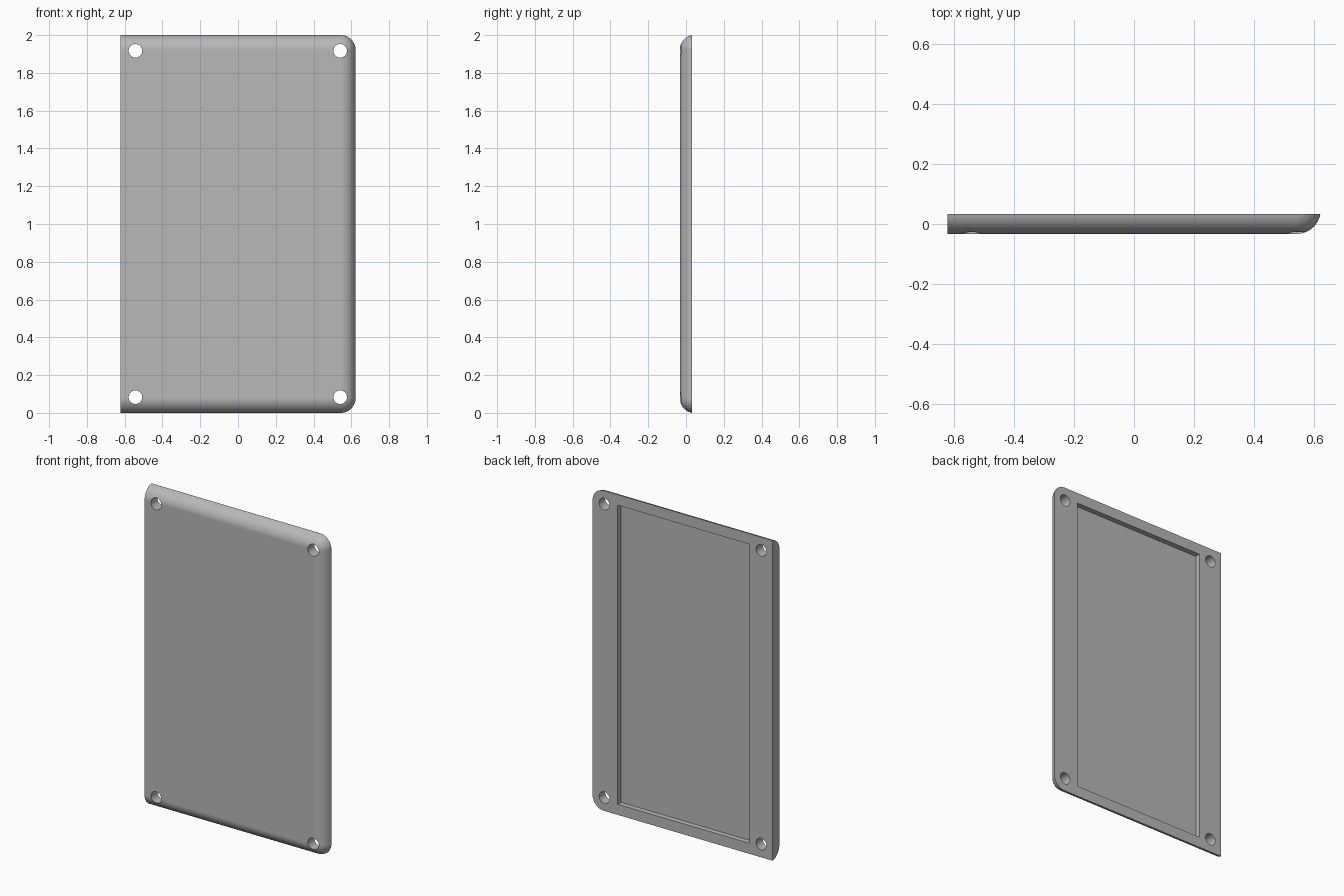
import bpy, bmesh, math
from mathutils import Matrix

cube = bpy.data.objects.get("Cube")
if cube:
    bpy.data.objects.remove(cube, do_unlink=True)

# Overall sizes
HALF_W, HALF_T, HEIGHT = 0.6225, 0.033, 2.0
FILLET = 0.08                                  # radius of the rounded front rim
ARC_Y = FILLET - HALF_T                        # height of the rim arc's centre
START = math.asin((ARC_Y - HALF_T) / FILLET)   # the arc begins at the back face
INSET = FILLET * math.cos(START)
RIM_STEPS, CORNER_STEPS = 14, 12

grey = bpy.data.materials.new("plain grey")
grey.use_nodes = True
colour = (0.48, 0.48, 0.48, 1)
grey.diffuse_color = colour
grey.node_tree.nodes["Principled BSDF"].inputs["Base Color"].default_value = colour


def make_object(name, bm):
    bmesh.ops.recalc_face_normals(bm, faces=bm.faces)
    mesh = bpy.data.meshes.new(name)
    bm.to_mesh(mesh)
    bm.free()
    mesh.materials.append(grey)
    obj = bpy.data.objects.new(name, mesh)
    bpy.context.collection.objects.link(obj)
    return obj


def outline(radius, y):
    """Outline with a square left end and two rounded right corners."""
    low, high, right = INSET, HEIGHT - INSET, HALF_W - INSET
    pts = [(-HALF_W, y, low - radius)]
    for centre, first in ((low, -90), (high, 0)):
        for i in range(CORNER_STEPS + 1):
            a = math.radians(first + 90 * i / CORNER_STEPS)
            pts.append((right + radius * math.cos(a), y, centre + radius * math.sin(a)))
    pts.append((-HALF_W, y, high + radius))
    return pts


# Plate body: stacked outlines shrinking along the rim arc
bm = bmesh.new()
loops = []
for i in range(RIM_STEPS + 1):
    a = START + (math.pi / 2 - START) * i / RIM_STEPS
    ring = outline(FILLET * math.cos(a), ARC_Y - FILLET * math.sin(a))
    loops.append([bm.verts.new(p) for p in ring])
for lower, upper in zip(loops, loops[1:]):
    for j in range(len(lower)):
        k = (j + 1) % len(lower)
        bm.faces.new((lower[j], lower[k], upper[k], upper[j]))
bm.faces.new(loops[0])
bm.faces.new(loops[-1])
bmesh.ops.remove_doubles(bm, verts=bm.verts, dist=1e-5)
plate = make_object("cover_plate", bm)

# Screw hole cutters
bm = bmesh.new()
for x in (-0.543, 0.541):
    for z in (0.083, HEIGHT - 0.083):
        place = Matrix.Translation((x, 0, z)) @ Matrix.Rotation(math.pi / 2, 4, "X")
        bmesh.ops.create_cone(bm, cap_ends=True, segments=40, radius1=0.036,
                              radius2=0.036, depth=0.3, matrix=place)
holes = make_object("screw_hole_cutter", bm)

# Shallow rectangular recess in the back
bm = bmesh.new()
place = Matrix.Translation((-0.006, 0.05, HEIGHT / 2)) @ Matrix.Diagonal((0.91, 0.1, 1.868, 1))
bmesh.ops.create_cube(bm, size=1, matrix=place)
recess = make_object("back_recess_cutter", bm)

for cutter in (holes, recess):
    cutter.hide_render = True
    mod = plate.modifiers.new(cutter.name, "BOOLEAN")
    mod.operation = "DIFFERENCE"
    mod.solver = "EXACT"
    mod.object = cutter

# Apply the cuts and drop the cutters
bpy.ops.object.select_all(action="DESELECT")
plate.select_set(True)
bpy.context.view_layer.objects.active = plate
for mod in list(plate.modifiers):
    bpy.ops.object.modifier_apply(modifier=mod.name)
for cutter in (holes, recess):
    bpy.data.objects.remove(cutter, do_unlink=True)

# Smooth rim and holes, crisp edges, flat broad faces
bpy.ops.object.shade_smooth_by_angle(angle=math.radians(30))
weighted = plate.modifiers.new("flat_face_normals", "WEIGHTED_NORMAL")
weighted.keep_sharp = True
